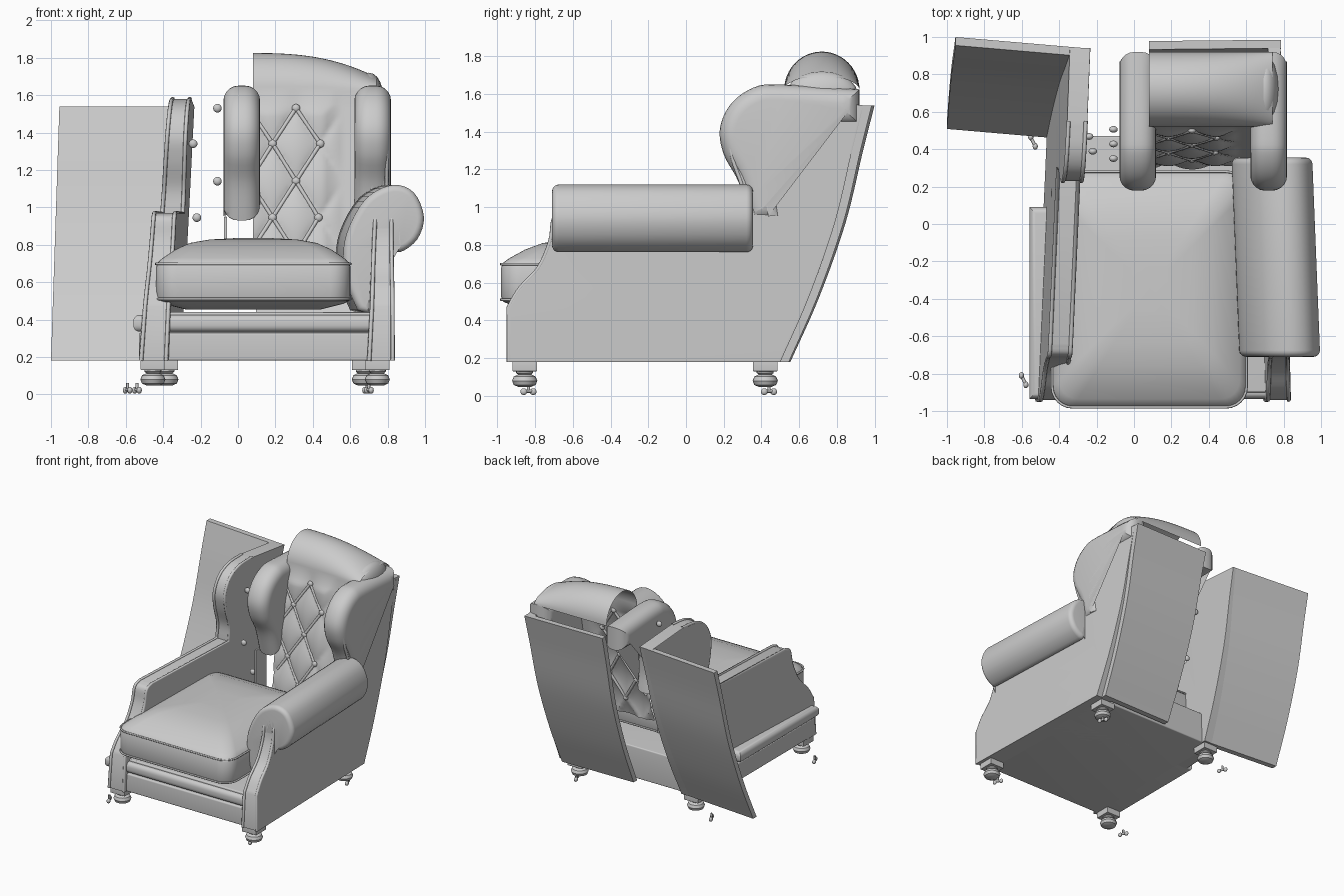
import bpy, bmesh, math
from mathutils import Vector

if "Cube" in bpy.data.objects:
    bpy.data.objects.remove(bpy.data.objects["Cube"])

grey = bpy.data.materials.new("plain grey")
GREY = (0.6, 0.6, 0.6, 1)
grey.use_nodes = True
grey.diffuse_color = GREY
grey.node_tree.nodes["Principled BSDF"].inputs["Base Color"].default_value = GREY


def finish(obj):
    obj.data.materials.append(grey)
    bpy.ops.object.select_all(action="DESELECT")
    obj.select_set(True)
    bpy.context.view_layer.objects.active = obj
    bpy.ops.object.shade_smooth_by_angle(angle=math.radians(35))
    return obj


def loft(name, rings, closed=True):
    """Skin a stack of equal point rings; closed rings get end caps."""
    bm = bmesh.new()
    rows = [[bm.verts.new(p) for p in ring] for ring in rings]
    n = len(rows[0])
    for a, b in zip(rows, rows[1:]):
        for i in range(n if closed else n - 1):
            j = (i + 1) % n
            bm.faces.new((a[i], a[j], b[j], b[i]))
    if closed:
        bm.faces.new(rows[0][::-1])
        bm.faces.new(rows[-1])
    bmesh.ops.recalc_face_normals(bm, faces=bm.faces)
    mesh = bpy.data.meshes.new(name)
    bm.to_mesh(mesh)
    bm.free()
    obj = bpy.data.objects.new(name, mesh)
    bpy.context.collection.objects.link(obj)
    return finish(obj)


def smooth(pts, steps=5):
    """Catmull-Rom curve through 2D points."""
    p = [Vector(q) for q in pts]
    p = [2 * p[0] - p[1]] + p + [2 * p[-1] - p[-2]]
    out = []
    for a, b, c, d in zip(p, p[1:], p[2:], p[3:]):
        for k in range(steps):
            t = k / steps
            out.append(0.5 * (2 * b + (c - a) * t + (2 * a - 5 * b + 4 * c - d) * t * t
                              + (3 * b - a - 3 * c + d) * t ** 3))
    return out + [p[-2]]


def inset(poly, amount):
    n = len(poly)
    area = sum(poly[i - 1].cross(poly[i]) for i in range(n))
    sign = 1 if area > 0 else -1
    out = []
    for i, q in enumerate(poly):
        d1 = (q - poly[i - 1]).normalized()
        d2 = (poly[(i + 1) % n] - q).normalized()
        nrm = Vector((-d1.y - d2.y, d1.x + d2.x)).normalized() * sign
        miter = max(0.7, nrm.dot(Vector((-d1.y, d1.x)) * sign))
        out.append(q + nrm * amount / miter)
    return out


def slab(name, poly, w0, w1, r, place):
    """Extrude a 2D outline from w0 to w1 with rounded rims of radius r."""
    layers = []
    for k in range(6):
        a = math.pi / 2 * k / 5
        layers.append((r * (1 - math.cos(a)), r * (1 - math.sin(a))))
    layers = [(w0 + d, i) for d, i in layers] + [(w1 - d, i) for d, i in layers[::-1]]
    loft(name, [[place(p.x, p.y, w) for p in inset(poly, i)] for w, i in layers])


def tube(name, pts, radius):
    cu = bpy.data.curves.new(name, "CURVE")
    cu.dimensions = "3D"
    cu.bevel_depth = radius
    cu.bevel_resolution = 2
    sp = cu.splines.new("POLY")
    sp.points.add(len(pts) - 1)
    for s, p in zip(sp.points, pts):
        s.co = (*p, 1)
    obj = bpy.data.objects.new(name, cu)
    bpy.context.collection.objects.link(obj)
    cu.materials.append(grey)


def ball(name, loc, scale):
    bpy.ops.mesh.primitive_uv_sphere_add(segments=16, ring_count=10, radius=1, location=loc)
    obj = bpy.context.object
    obj.name = name
    obj.scale = scale
    return finish(obj)


def rounded_box(name, x0, x1, y0, y1, z0, z1, r):
    poly = [Vector(p) for p in ((x0, y0), (x1, y0), (x1, y1), (x0, y1))]
    slab(name, poly, z0, z1, r, lambda u, v, w: (u, v, w))


# Side panels: shared outline of post, arm line, wing and swept back
front = smooth([(-.94, .47), (-.88, .57), (-.78, .68), (-.72, .82), (-.70, .94), (-.64, .97)])
wing = smooth([(.30, .97), (.30, 1.1), (.25, 1.25), (.23, 1.38), (.28, 1.5), (.39, 1.565), (.55, 1.58)])
back = smooth([(.94, 1.54), (.88, 1.3), (.79, .92), (.65, .52), (.5, .18)])
outline = [Vector((-.94, .18))] + front + wing + back


def right_side(y, z, w):
    outer = -.53 + .045 * (y + .93) + .075 * (z - .18)
    return (outer + w * (.165 - .035 * z), y, z)


def left_side(y, z, w):
    outer = .84 - .025 * (y + .93) - .006 * z
    return (outer - w * (.16 - .06 * z), y, z)


for side, place in (("right", right_side), ("left", left_side)):
    slab(side + "_side_panel", outline, 0, 1, .012, place)
    for w in (.08, .92):
        tube(side + "_panel_piping", [place(p.x, p.y, w) for p in [outline[0]] + front + wing], .011)


# Back panels: curved sheets following the swept back, the right one swung away
def sheet(name, bottom, top, turn, push):
    rings = []
    for p in back:
        t = (p.y - .18) / 1.36
        x0, x1 = (bottom[i] + (top[i] - bottom[i]) * t for i in (0, 1))
        rings.append([(x, p.x + d + push + turn * (x - x1), p.y)
                      for x, d in ((x0, 0), (x1, 0), (x1, .045), (x0, .045))])
    loft(name, rings)


sheet("left_back_panel", (.10, .75), (.08, .785), .01, 0)
sheet("right_back_panel", (-1.0, -.38), (-.955, -.26), -.086, -.045)

# Wing pads: hooked bolsters along the wing edge
hook = smooth([(.34, .93), (.28, 1.13), (.2, 1.28), (.18, 1.42), (.24, 1.55), (.36, 1.635), (.5, 1.65), (.92, 1.625)])
hook += smooth([(.92, 1.44), (.68, 1.42), (.53, 1.3), (.5, 1.1), (.52, .93)])
for side, x in (("right", .02), ("left", .72)):
    slab(side + "_wing_pad", hook, -.098, .098, .08, lambda u, v, w, x=x: (x + w, u, v))
rounded_box("wing_pad_flap", -.075, -.06, .32, .46, .6, .95, .003)

# Left arm: scroll section running front to back
scroll = smooth([(.64, .45), (.58, .6), (.565, .78), (.61, .93), (.70, 1.06), (.83, 1.12), (.94, 1.08),
                 (.995, .95), (.96, .83), (.87, .762), (.83, .80), (.82, .92), (.78, .95), (.74, .85),
                 (.72, .6), (.71, .43)], 4)
slab("left_arm_roll", scroll, -.71, .355, .035, lambda u, v, w: (u - .04 * (w + .7), w, v))


# Back cushion: half shell with diamond tufting and a rolled head
def cushion_y(z):
    return .35 + .2 * (z - .75)


def tuft(x, z):
    u = (x - .31) / .254 + (z - 1.14) / .39
    v = (x - .31) / .254 - (z - 1.14) / .39
    fade = max(0, min(1, (1.6 - z) / .1, (.56 - x) / .1))
    return -.03 * math.sqrt(abs(math.sin(math.pi * u) * math.sin(math.pi * v))) * fade


rows = []
for i in range(41):
    t = i / 40
    x = .08 + .66 * t
    height = .205 - .13 * t ** 2.6
    ring = []
    for k in range(61):
        z = .6 + .95 * k / 60
        ring.append((x, cushion_y(z) + tuft(x, z), z))
    for k in range(25):
        a = math.pi * k / 24
        ring.append((x, .72 - .2 * math.cos(a), 1.62 + height * math.sin(a)))
    rows.append(ring)
loft("tufted_back_cushion", rows, closed=False)
# Rounded end of the head roll
ball("head_roll_end", (.70, .72, 1.60), (.075, .19, .12))

# Pleats and buttons on the tufting lattice
levels = [.75, .945, 1.14, 1.34, 1.53]
nodes = [[.06, .31], [.185, .43], [.06, .31], [.185, .44], [.06, .31]]
for i, z in enumerate(levels):
    for x in nodes[i]:
        here = (x, cushion_y(z) - .006, z)
        if x > .1:
            ball("back_button", here, (.022, .016, .022))
        if i < 4:
            for other in nodes[i + 1]:
                if abs(other - x) < .15:
                    z2 = levels[i + 1]
                    a, b = Vector(here), Vector((other, cushion_y(z2) - .006, z2))
                    if a.x < .08:
                        a = a.lerp(b, .4)
                    if b.x < .08:
                        b = b.lerp(a, .4)
                    tube("back_pleat", [a, b], .011)
for x, z in zip((-.11, -.22, -.11, -.24, -.11), levels):
    ball("loose_button", (x, cushion_y(z), z), (.023, .018, .023))

# Seat cushion: rounded square block with a domed top
corner = []
for cx, cy, start in ((1, 1, 0), (-1, 1, 90), (-1, -1, 180), (1, -1, 270)):
    for k in range(7):
        a = math.radians(start + 15 * k)
        corner.append((cx * .41 + .11 * math.cos(a), cy * .52 + .11 * math.sin(a)))
rings = [(.7, .455), (.93, .485), (.985, .5), (1, .525), (1, .68), (.985, .705),
         (.93, .73), (.8, .775), (.65, .81), (.45, .828), (.2, .835)]
loft("seat_cushion", [[(.082 + x * s, -.35 + y * s, z) for x, y in corner] for s, z in rings])
for z in (.51, .698):
    ring = [(.082 + x, -.35 + y, z) for x, y in corner]
    tube("seat_piping", ring + ring[:1], .007)

# Base frame with a protruding padded lip
rounded_box("base_frame", -.40, .74, -.90, .47, .18, .44, .01)
rounded_box("front_rail", -.53, .74, -.925, .08, .18, .33, .012)
rounded_box("rail_lip", -.56, .73, -.935, .09, .335, .425, .035)


# Bun feet, each with a square block and a loose caster
def ring_at(x, y, r, z, n=20):
    return [(x + r * math.cos(2 * math.pi * k / n), y + r * math.sin(2 * math.pi * k / n), z) for k in range(n)]


foot = [(.035, .048), (.058, .058), (.067, .08), (.058, .102), (.035, .113), (.045, .122), (.045, .135)]
for x, y, cx in ((-.455, -.855, -.59), (-.385, .42, -.54), (.745, -.855, .70), (.675, .42, .69)):
    loft("bun_foot", [ring_at(x, y, r, z) for r, z in foot])
    rounded_box("foot_block", x - .065, x + .065, y - .065, y + .065, .13, .182, .004)
    cy = y + .02
    ball("caster_wheel", (cx - .012, cy + .025, .022), (.014, .018, .018))
    ball("caster_wheel", (cx + .012, cy - .025, .022), (.014, .018, .018))
    tube("caster_stem", [(cx - .012, cy + .025, .025), (cx + .012, cy - .025, .025)], .009)
    tube("caster_pin", [(cx, cy, .02), (cx, cy, .06)], .008)
